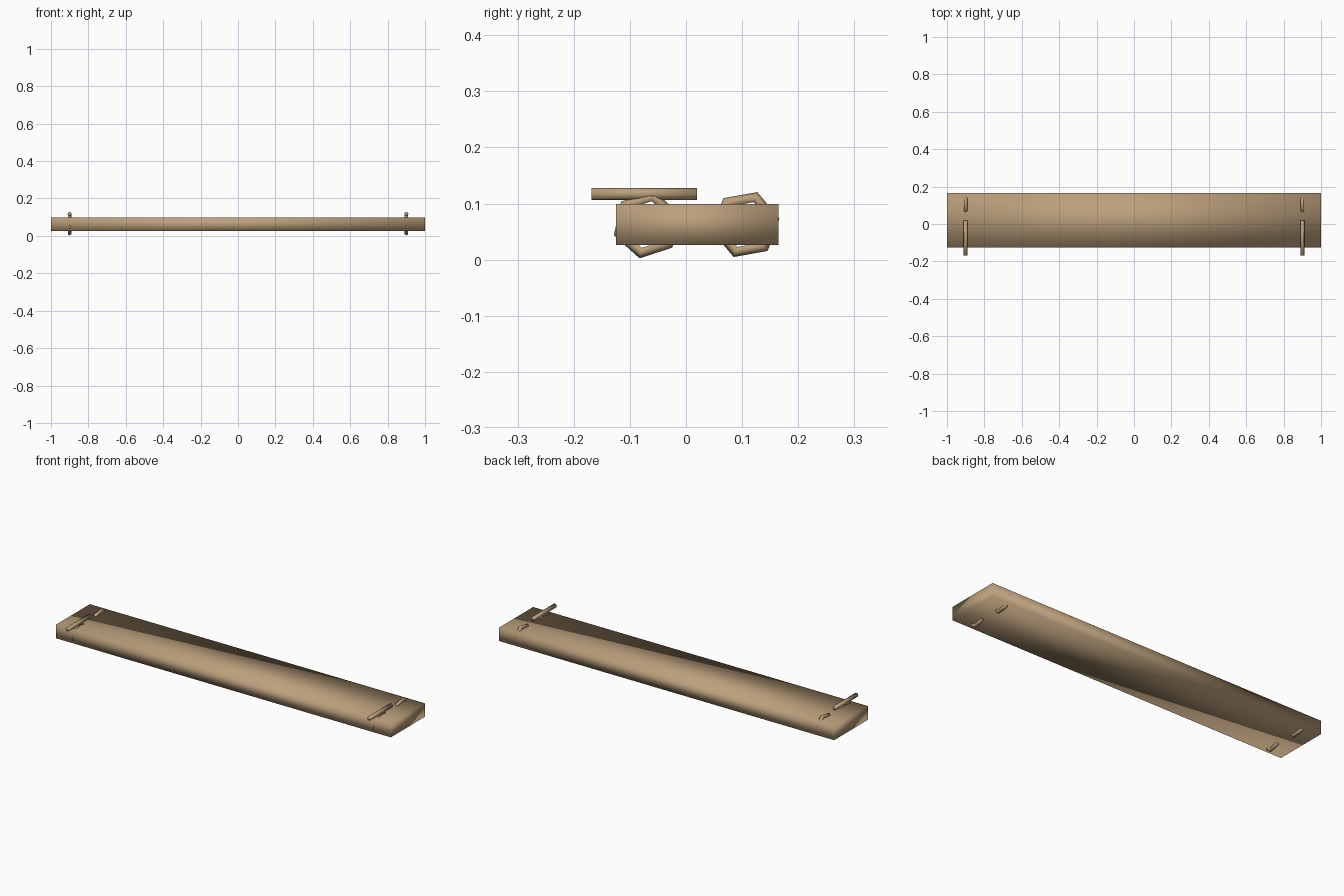
import bpy
import math
from mathutils import Matrix
import bmesh

cube = bpy.data.objects.get("Cube")
if cube:
    bpy.data.objects.remove(cube, do_unlink=True)

wood = bpy.data.materials.new("tan wood")
wood.use_nodes = True
TAN = (0.50, 0.35, 0.20, 1)
wood.diffuse_color = TAN
wood.node_tree.nodes["Principled BSDF"].inputs["Base Color"].default_value = TAN


def finish(name, bm, smooth=True):
    mesh = bpy.data.meshes.new(name)
    bmesh.ops.recalc_face_normals(bm, faces=bm.faces)
    for face in bm.faces:
        face.smooth = smooth
    bm.to_mesh(mesh)
    bm.free()
    mesh.materials.append(wood)
    obj = bpy.data.objects.new(name, mesh)
    bpy.context.collection.objects.link(obj)
    return obj


def ring(name, x, y, z, turn, sides=6, radius=0.051, tube=0.0105):
    """Low-poly rope loop standing in the YZ plane."""
    bm = bmesh.new()
    loops = []
    for i in range(sides):
        a = turn + math.tau * i / sides
        loop = []
        for j in range(5):
            b = math.tau * j / 5
            r = radius + tube * math.cos(b)
            loop.append(bm.verts.new((x + tube * math.sin(b),
                                      y + r * math.cos(a), z + r * math.sin(a))))
        loops.append(loop)
    for i in range(sides):
        p, q = loops[i], loops[(i + 1) % sides]
        for j in range(5):
            k = (j + 1) % 5
            bm.faces.new((p[j], q[j], q[k], p[k]))
    return finish(name, bm)


# Plank, softly shaded over its corners
bm = bmesh.new()
bmesh.ops.create_cube(bm, size=1, matrix=Matrix.Translation((0, 0.02, 0.0625))
                      @ Matrix.Diagonal((2, 0.29, 0.073, 1)))
finish("plank", bm)

for side, x in (("left", 0.9), ("right", -0.9)):
    # Rope loops threaded through the plank ends
    ring(side + "_front_rope_loop", x, -0.07, 0.0625, math.radians(-102))
    ring(side + "_back_rope_loop", x, 0.106, 0.0625, math.radians(-110))

    # Short rope length lying over the front loop
    bm = bmesh.new()
    bmesh.ops.create_cone(bm, cap_ends=True, segments=8, radius1=0.011,
                          radius2=0.011, depth=0.188,
                          matrix=Matrix.Translation((x, -0.074, 0.117))
                          @ Matrix.Rotation(math.pi / 2, 4, "X"))
    finish(side + "_rope_end", bm)
